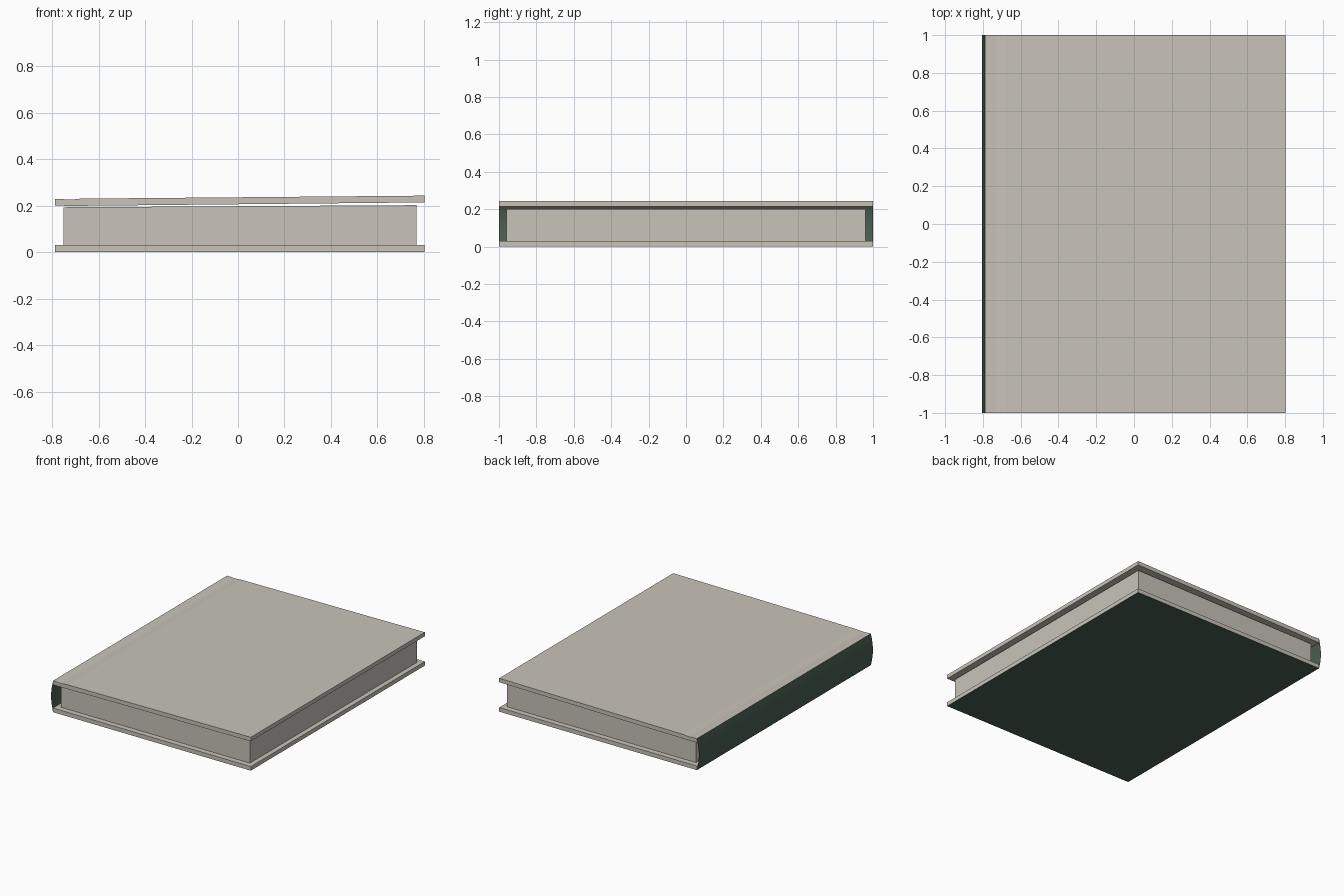
import bpy, bmesh, math

if "Cube" in bpy.data.objects:
    bpy.data.objects.remove(bpy.data.objects["Cube"])


def material(name, rgb):
    m = bpy.data.materials.new(name)
    m.diffuse_color = (*rgb, 1)
    m.use_nodes = True
    m.node_tree.nodes["Principled BSDF"].inputs["Base Color"].default_value = m.diffuse_color
    return m


PAPER = material("warm grey paper", (0.58, 0.55, 0.49))
GREEN = material("dark green cloth", (0.068, 0.115, 0.085))


def add_prism(bm, profile, half_depth):
    """Extrude a counter-clockwise (x, z) profile along y."""
    front = [bm.verts.new((x, -half_depth, z)) for x, z in profile]
    back = [bm.verts.new((x, half_depth, z)) for x, z in profile]
    n = len(profile)
    bm.faces.new(front)
    bm.faces.new(back[::-1])
    for i in range(n):
        j = (i + 1) % n
        bm.faces.new((front[j], front[i], back[i], back[j]))


def finish(name, bm, mats):
    me = bpy.data.meshes.new(name)
    bm.normal_update()
    bm.to_mesh(me)
    bm.free()
    for m in mats:
        me.materials.append(m)
    ob = bpy.data.objects.new(name, me)
    bpy.context.collection.objects.link(ob)
    return ob


LEFT, RIGHT = -0.788, 0.803

# bottom board, with cloth on its underside
bm = bmesh.new()
add_prism(bm, [(LEFT, 0), (RIGHT, 0), (RIGHT, 0.03), (LEFT, 0.03)], 1.0)
bm.normal_update()
for f in bm.faces:
    f.material_index = 1 if f.normal.z < -0.9 else 0
finish("bottom_cover", bm, [PAPER, GREEN])

# top board, slightly lifted at the fore edge, with a shallow hinge groove
bm = bmesh.new()
add_prism(bm, [(LEFT, 0.2), (-0.70, 0.199), (RIGHT, 0.214), (RIGHT, 0.243),
               (-0.68, 0.230), (-0.705, 0.227), (-0.73, 0.226),
               (-0.755, 0.228), (LEFT, 0.229)], 1.0)
finish("top_cover", bm, [PAPER])

# pages: touching sheets that fan open slightly towards the fore edge
SHEETS = 40
bm = bmesh.new()
for i in range(SHEETS):
    a, b = i / SHEETS, (i + 1) / SHEETS
    zl = [0.03 + 0.163 * t for t in (a, b)]
    zr = [0.03 + 0.172 * t for t in (a, b)]
    add_prism(bm, [(-0.752, zl[0]), (0.768, zr[0]),
                   (0.768, zr[1]), (-0.752, zl[1])], 0.96)
finish("pages", bm, [PAPER])

# rounded spine: one thin curved sheet joining the two boards
STEPS = 12
bm = bmesh.new()
rows = []
for i in range(STEPS + 1):
    t = i / STEPS
    x = LEFT - 0.016 * math.sin(math.pi * t)
    rows.append([bm.verts.new((x, y, 0.229 * t)) for y in (-1.0, 1.0)])
for r, s in zip(rows, rows[1:]):
    bm.faces.new((r[0], s[0], s[1], r[1]))
spine = finish("spine", bm, [GREEN])
bmesh_check = bmesh.new()
bmesh_check.from_mesh(spine.data)
if sum(f.normal.x for f in bmesh_check.faces) > 0:
    bmesh.ops.reverse_faces(bmesh_check, faces=bmesh_check.faces[:])
bmesh_check.to_mesh(spine.data)
bmesh_check.free()
for p in spine.data.polygons:
    p.use_smooth = True
